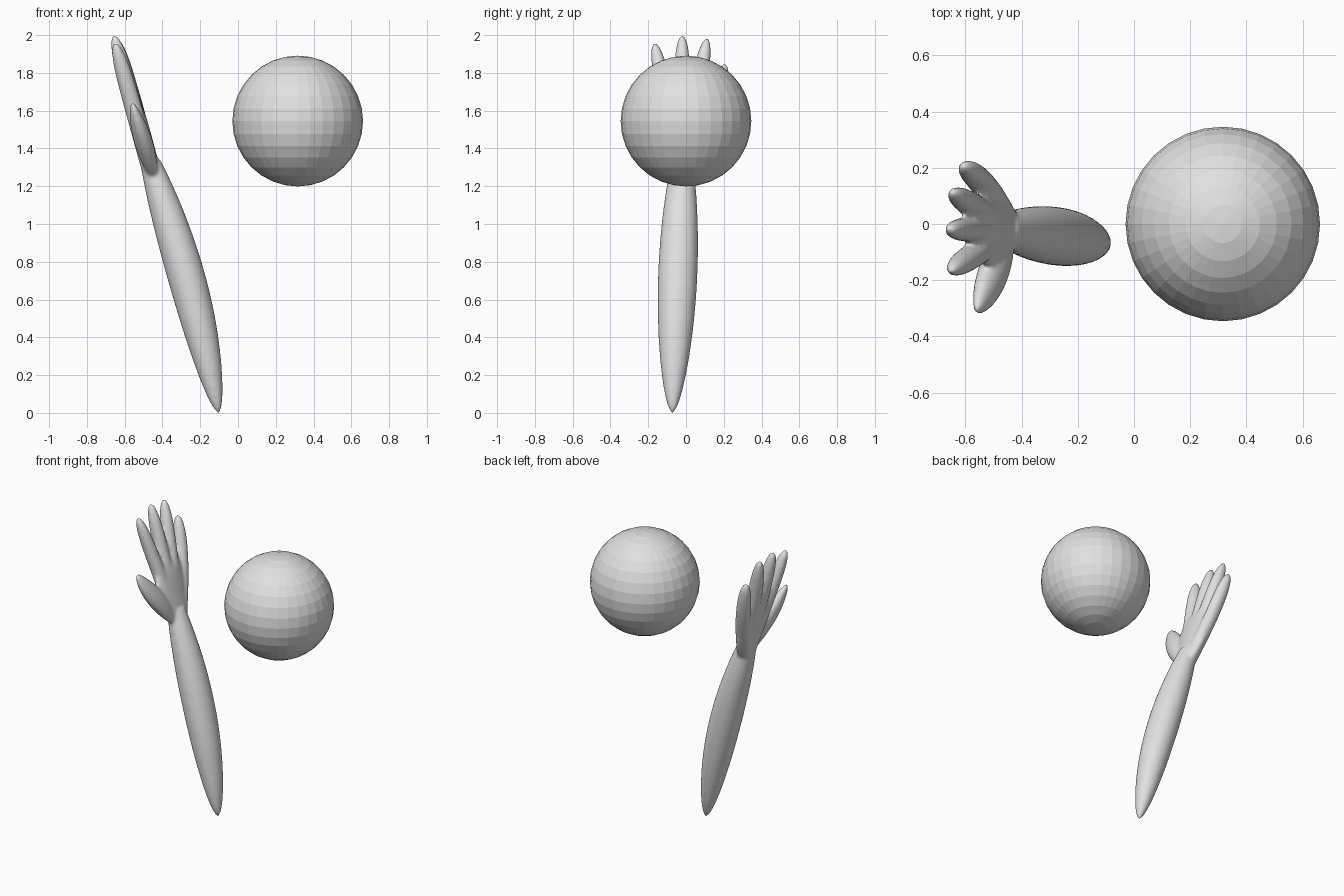
import bpy, bmesh, math
from mathutils import Vector

if "Cube" in bpy.data.objects:
    bpy.data.objects.remove(bpy.data.objects["Cube"])

# Plain grey shared by both parts
grey = bpy.data.materials.new("light_grey")
grey.use_nodes = True
grey.diffuse_color = (0.75, 0.75, 0.75, 1)
grey.node_tree.nodes["Principled BSDF"].inputs["Base Color"].default_value = grey.diffuse_color


# Outlines: how a tube's radius changes from its start (0) to its end (1)
def forearm_outline(t):
    return max(math.sin(math.pi * 0.9 * t), 0) ** 0.55


def palm_outline(t):
    return math.sin(math.pi * (0.1 + 0.65 * t))


def fingertip_outline(t):
    return max(1 - t ** 8, 0) ** 0.5


def leaf_outline(t):
    return max(math.sin(math.pi * t), 0) ** 0.6


def tube(bm, start, end, depth, width, depth_outline, width_outline, bow=(0, 0, 0)):
    """Closed oval tube between two points, optionally bowed sideways."""
    sides, steps = 32, 24
    start, end, bow = Vector(start), Vector(end), Vector(bow)
    rings = []
    for step in range(steps + 1):
        t = (1 - math.cos(math.pi * step / steps)) / 2
        centre = start.lerp(end, t) + bow * math.sin(math.pi * t)
        rx = depth * max(depth_outline(t), 0.05)
        ry = width * max(width_outline(t), 0.05)
        ring = []
        for side in range(sides):
            angle = math.tau * side / sides
            offset = Vector((rx * math.cos(angle), ry * math.sin(angle), 0))
            ring.append(bm.verts.new(centre + offset))
        rings.append(ring)
    for low, high in zip(rings, rings[1:]):
        for side in range(sides):
            after = (side + 1) % sides
            bm.faces.new((low[side], low[after], high[after], high[side]))
    bm.faces.new(rings[0][::-1])
    bm.faces.new(rings[-1])


def finger(bm, tip, bow=(0, 0, 0)):
    """Finger fanning out from the wrist to its tip."""
    tube(bm, (-0.44, -0.02, 1.2), tip, 0.048, 0.045, fingertip_outline, fingertip_outline, bow)


bm = bmesh.new()

# Forearm, slightly bowed
tube(bm, (-0.104, -0.072, 0), (-0.465, -0.02, 1.34), 0.103, 0.104,
     forearm_outline, forearm_outline, bow=(0.025, 0, 0))

# Palm, flat and widening towards the knuckles
tube(bm, (-0.435, -0.02, 1.2), (-0.558, 0, 1.67), 0.048, 0.145, fingertip_outline, palm_outline)

# Four fingers, the smallest one curving outwards
finger(bm, (-0.65, -0.165, 1.96))
finger(bm, (-0.655, -0.02, 2))
finger(bm, (-0.645, 0.11, 1.985))
finger(bm, (-0.605, 0.205, 1.85), bow=(0, 0.03, 0))

# Thumb
tube(bm, (-0.44, -0.04, 1.22), (-0.56, -0.305, 1.645), 0.05, 0.083, leaf_outline, leaf_outline)

mesh = bpy.data.meshes.new("arm")
bm.to_mesh(mesh)
bm.free()
mesh.materials.append(grey)
arm = bpy.data.objects.new("arm_with_hand", mesh)
bpy.context.collection.objects.link(arm)

# Fuse the overlapping tubes into one soft skin
fuse = arm.modifiers.new("fuse", "REMESH")
fuse.mode = "VOXEL"
fuse.voxel_size = 0.009
fuse.use_smooth_shade = True
soften = arm.modifiers.new("soften", "SMOOTH")
soften.factor = 0.5
soften.iterations = 8

# Faceted ball
bpy.ops.mesh.primitive_uv_sphere_add(segments=32, ring_count=16, radius=0.346, location=(0.316, 0, 1.545))
ball = bpy.context.object
ball.name = "ball"
ball.data.materials.append(grey)
